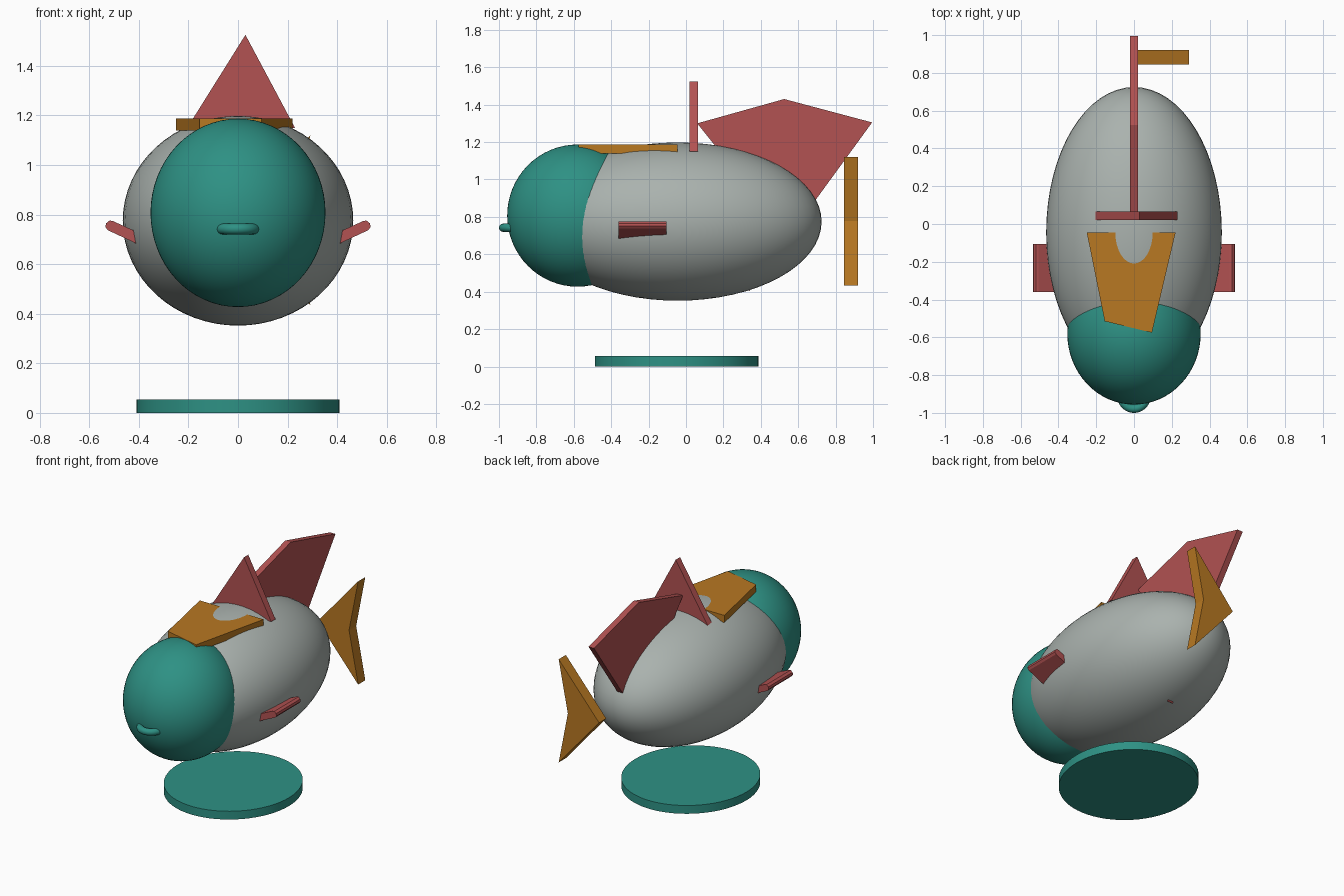
import bpy, bmesh, math

if "Cube" in bpy.data.objects:
    bpy.data.objects.remove(bpy.data.objects["Cube"])


def material(name, rgb):
    m = bpy.data.materials.new(name)
    m.diffuse_color = (*rgb, 1)
    m.use_nodes = True
    m.node_tree.nodes["Principled BSDF"].inputs["Base Color"].default_value = m.diffuse_color
    return m


TEAL = material("teal", (0.027, 0.283, 0.231))
GREY = material("grey", (0.402, 0.445, 0.423))
RED = material("red", (0.445, 0.084, 0.084))
ORANGE = material("orange", (0.479, 0.188, 0.016))


def finish(name, mat, smooth=True):
    ob = bpy.context.object
    ob.name = name
    ob.data.materials.append(mat)
    bpy.ops.object.transform_apply(location=False, rotation=False, scale=True)
    if smooth:
        bpy.ops.object.shade_smooth_by_angle(angle=math.radians(35))
    return ob


def ellipsoid(name, center, radii, mat):
    bpy.ops.mesh.primitive_uv_sphere_add(segments=64, ring_count=32, radius=1, location=center)
    bpy.context.object.scale = radii
    return finish(name, mat)


def prism(name, outline, axis, lo, hi, mat):
    """Extrude a 2D outline from lo to hi along the given axis."""
    def place(p, d):
        co = list(p)
        co.insert(axis, d)
        return co
    bm = bmesh.new()
    face = bm.faces.new([bm.verts.new(place(p, lo)) for p in outline])
    ext = bmesh.ops.extrude_face_region(bm, geom=[face])
    for v in ext["geom"]:
        if isinstance(v, bmesh.types.BMVert):
            v.co[axis] = hi
    bmesh.ops.recalc_face_normals(bm, faces=bm.faces)
    mesh = bpy.data.meshes.new(name)
    bm.to_mesh(mesh)
    bm.free()
    mesh.materials.append(mat)
    ob = bpy.data.objects.new(name, mesh)
    bpy.context.collection.objects.link(ob)
    return ob


# Body and head
ellipsoid("body", (0, -0.045, 0.775), (0.465, 0.77, 0.423), GREY)
ellipsoid("head", (0, -0.58, 0.807), (0.353, 0.376, 0.38), TEAL)

# Mouth: horizontal ring half sunk in the head
bpy.ops.mesh.primitive_torus_add(major_radius=0.067, minor_radius=0.022,
                                 major_segments=48, minor_segments=16,
                                 location=(0, -0.911, 0.742))
finish("mouth", TEAL)

# Oval stand
bpy.ops.mesh.primitive_cylinder_add(vertices=64, radius=1, depth=0.055,
                                    location=(0, -0.05, 0.0275))
bpy.context.object.scale = (0.41, 0.437, 1)
finish("base", TEAL)

# Brow plate bridging head and back
prism("brow_plate", [(-0.25, -0.045), (-0.155, -0.515), (0.095, -0.575), (0.22, -0.045)],
      2, 1.14, 1.188, ORANGE)

# Crosswise triangular crest
prism("crest", [(-0.205, 1.15), (0.23, 1.15), (0.03, 1.525)], 1, 0.02, 0.065, RED)

# Lengthwise back fin, its root running down through the body
prism("back_fin", [(0.06, 1.30), (0.525, 1.43), (0.995, 1.305), (0.337, 0.402), (0.30, 1.0)],
      0, -0.02, 0.02, RED)

# Swept tail fin
prism("tail_fin", [(-0.005, 0.777), (0.292, 1.12), (0.225, 0.777), (0.292, 0.434)],
      1, 0.845, 0.92, ORANGE)

# Side fins with rounded tips
side = [(0.35, 0.655), (0.525, 0.737), (0.535, 0.75), (0.532, 0.765),
        (0.518, 0.776), (0.505, 0.774), (0.33, 0.695)]
for label, s in (("right", 1), ("left", -1)):
    prism(label + "_side_fin", [(s * x, z) for x, z in side], 1, -0.36, -0.105, RED)
